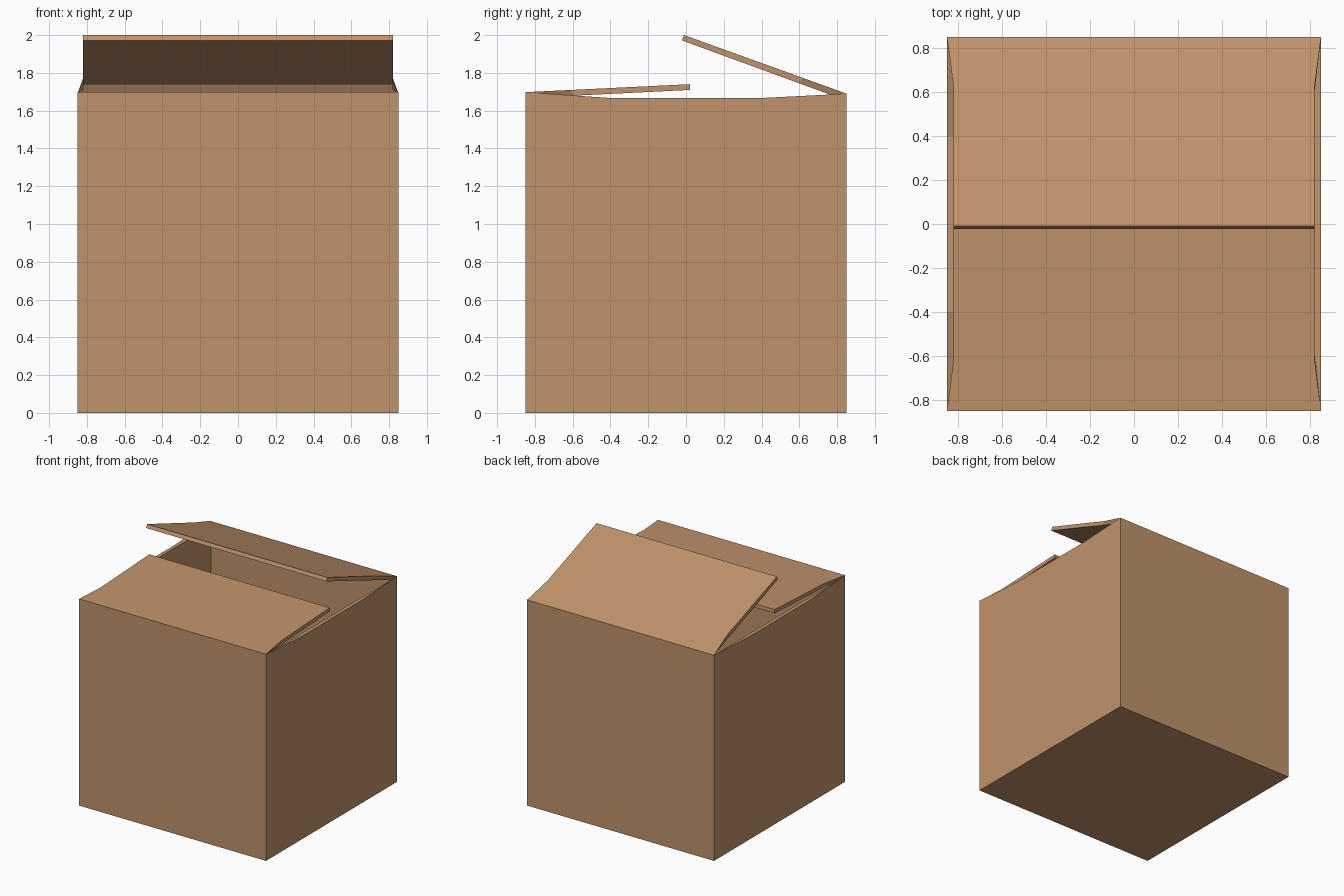
import bpy, bmesh

if "Cube" in bpy.data.objects:
    bpy.data.objects.remove(bpy.data.objects["Cube"])

W, T = 0.85, 0.03          # half width, card thickness
I = W - T

card = bpy.data.materials.new("cardboard")
card.diffuse_color = (0.53, 0.29, 0.15, 1)
card.use_nodes = True
card.node_tree.nodes["Principled BSDF"].inputs["Base Color"].default_value = card.diffuse_color


def finish(name, bm):
    bmesh.ops.recalc_face_normals(bm, faces=bm.faces)
    mesh = bpy.data.meshes.new(name)
    bm.to_mesh(mesh)
    bm.free()
    mesh.materials.append(card)
    obj = bpy.data.objects.new(name, mesh)
    bpy.context.collection.objects.link(obj)
    return obj


def skin(name, rings):
    """Join matching rings of points with quads and cap both ends."""
    bm = bmesh.new()
    loops = [[bm.verts.new(p) for p in ring] for ring in rings]
    n = len(loops[0])
    for a, b in zip(loops, loops[1:]):
        for i in range(n):
            j = (i + 1) % n
            bm.faces.new((a[i], a[j], b[j], b[i]))
    bm.faces.new(loops[0])
    bm.faces.new(loops[-1])
    bmesh.ops.dissolve_limit(bm, angle_limit=0.001, verts=bm.verts, edges=bm.edges)
    return finish(name, bm)


def ring(half, heights):
    """Rectangular loop; side edges get two extra points for the rim dip."""
    ys = (-half, -0.4, 0.4, half)
    right = [(half, y, z) for y, z in zip(ys, heights)]
    return right + [(-x, y, z) for x, y, z in reversed(right)]


# Open carton: outer walls, dipped rim, inner walls and floor
skin("box_body", [
    ring(W, (0, 0, 0, 0)),
    ring(W, (1.698, 1.667, 1.667, 1.69)),
    ring(I, (1.668, 1.667, 1.667, 1.664)),
    ring(I, (T, T, T, T)),
])


def flap(name, hinge_top, hinge_low, tip_top, tip_low, taper):
    """Lid flap whose width narrows from the hinge, then runs straight."""
    def edge(a, b):
        m = [a[k] + (b[k] - a[k]) * taper for k in (0, 1)]
        half = [(W if a is hinge_top else I, *a), (I, *m), (I, *b)]
        return half + [(-x, y, z) for x, y, z in reversed(half)]
    return skin(name, [edge(hinge_top, tip_top), edge(hinge_low, tip_low)])


# Lid flaps: front nearly closed, back raised
flap("front_flap", (-W, 1.698), (-I, 1.668), (0.02, 1.74), (0.022, 1.71), 0.27)
flap("back_flap", (W, 1.69), (I, 1.664), (-0.01, 2.0), (-0.022, 1.972), 0.265)
